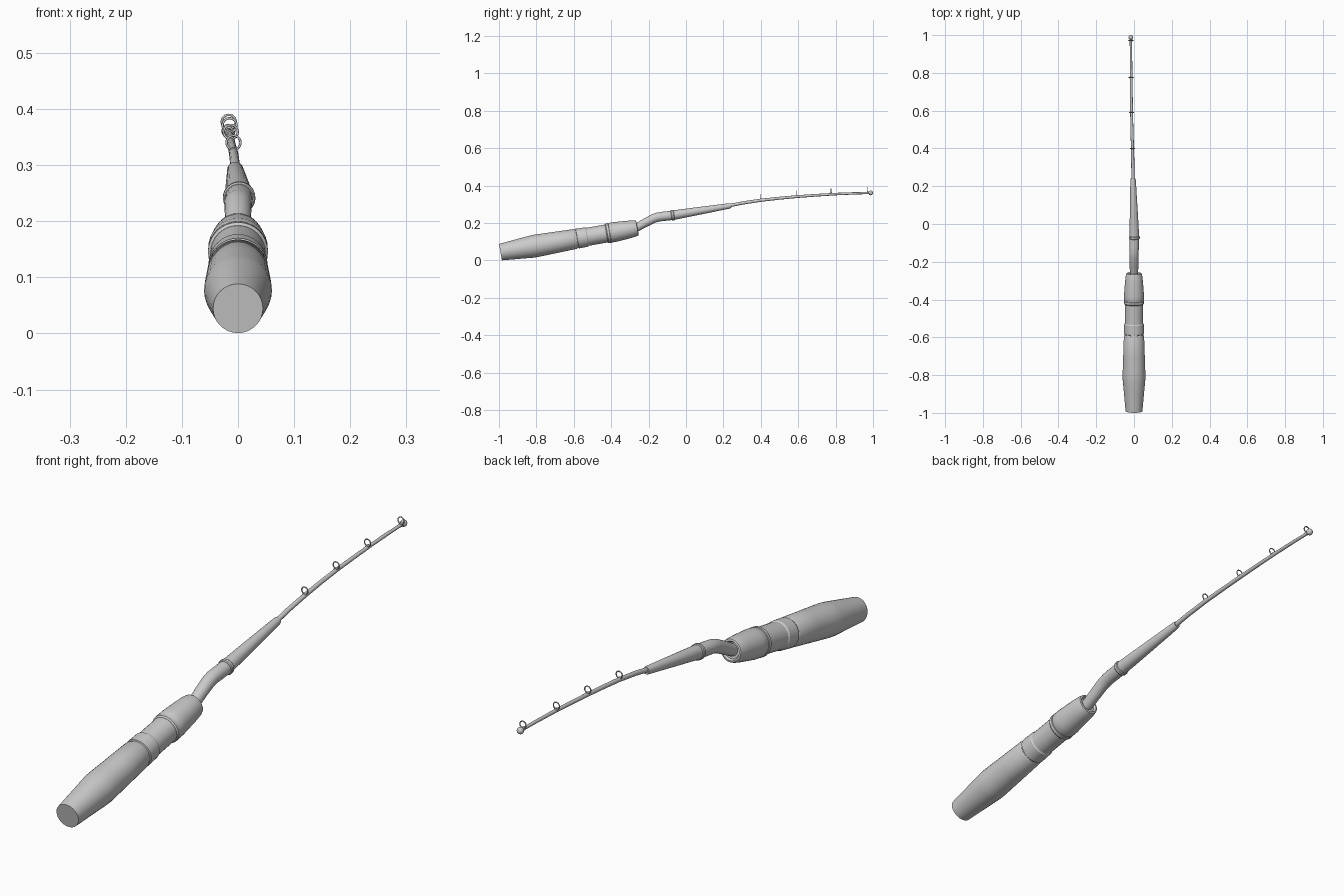
import bpy, bmesh, math
from mathutils import Vector

if "Cube" in bpy.data.objects:
    bpy.data.objects.remove(bpy.data.objects["Cube"])


def finish(name, bm, angle=30):
    bmesh.ops.recalc_face_normals(bm, faces=bm.faces)
    mesh = bpy.data.meshes.new(name)
    bm.to_mesh(mesh)
    bm.free()
    ob = bpy.data.objects.new(name, mesh)
    bpy.context.collection.objects.link(ob)
    bpy.ops.object.select_all(action='DESELECT')
    bpy.context.view_layer.objects.active = ob
    ob.select_set(True)
    bpy.ops.object.shade_smooth_by_angle(angle=math.radians(angle))
    return ob


def sweep(name, stations, direction=None, sides=24):
    """Capped round tube through (centre, radius) stations."""
    bm = bmesh.new()
    pts = [Vector(p) for p, r in stations]
    rings = []
    for i, (p, r) in enumerate(stations):
        d = direction
        if d is None:
            d = Vector()
            if i > 0:
                d += (pts[i] - pts[i - 1]).normalized()
            if i < len(pts) - 1:
                d += (pts[i + 1] - pts[i]).normalized()
        side = d.cross(Vector((0, 0, 1))).normalized()
        up = side.cross(d).normalized()
        ring = []
        for k in range(sides):
            a = 2 * math.pi * k / sides
            ring.append(bm.verts.new(pts[i] + r * (math.cos(a) * side + math.sin(a) * up)))
        rings.append(ring)
    for a, b in zip(rings, rings[1:]):
        for k in range(sides):
            j = (k + 1) % sides
            bm.faces.new((a[k], a[j], b[j], b[k]))
    bm.faces.new(rings[0])
    bm.faces.new(rings[-1])
    return finish(name, bm)


# Handle parts share one tilted axis; profiles are (distance, radius)
AXIS = Vector((0, math.cos(math.radians(10)), math.sin(math.radians(10))))
BUTT = Vector((0, -0.992, 0.0445))


def handle_part(name, profile):
    return sweep(name, [(BUTT + AXIS * s, r) for s, r in profile], AXIS, 32)


handle_part("rear_grip", [(0, .0445), (.1, .0535), (.165, .0595), (.185, .0605),
                          (.21, .060), (.30, .057), (.405, .0535), (.412, .050)])
handle_part("rear_band", [(.408, .049), (.416, .049), (.418, .0535), (.468, .052),
                          (.474, .048)])
handle_part("reel_seat", [(.465, .0485), (.59, .0485)])
handle_part("front_band", [(.575, .049), (.58, .0535), (.592, .0535), (.595, .050)])
handle_part("fore_grip", [(.59, .050), (.598, .053), (.625, .053), (.70, .047),
                          (.73, .0435), (.742, .040), (.744, .034), (.735, .029)])

# Bent neck rising out of the handle
sweep("neck", [((0, -.31, .160), .021), ((0, -.262, .177), .022), ((0, -.215, .203), .023),
               ((0, -.175, .224), .024), ((0, -.15, .232), .0245), ((.001, -.12, .236), .025),
               ((.002, -.06, .243), .025)])

# Collar and tapered ferrule
START, END = Vector((.002, -.07, .242)), Vector((-.005, .24, .293))


def ferrule_part(name, profile):
    return sweep(name, [(START.lerp(END, t), r) for t, r in profile])


ferrule_part("collar", [(-.03, .0265), (-.02, .029), (.01, .029), (.02, .0265)])
ferrule_part("ferrule", [(0, .0255), (.3, .0225), (.97, .0145), (1, .0125)])

# Slender curved blank
blank = [(-.004, .20, .287), (-.006, .30, .307), (-.008, .40, .322), (-.011, .50, .333),
         (-.013, .60, .342), (-.014, .70, .349), (-.015, .80, .355), (-.016, .90, .359),
         (-.017, .985, .361)]
sweep("blank", [(p, .009 - .0004 * i) for i, p in enumerate(blank)], sides=16)

# Rounded tip
bm = bmesh.new()
bmesh.ops.create_uvsphere(bm, u_segments=16, v_segments=10, radius=.0125)
bmesh.ops.translate(bm, verts=bm.verts, vec=(-.017, .9875, .361))
finish("tip", bm, 60)

# Line guides standing on the blank
for x, y, z in [(-.008, .40, .340), (-.013, .59, .359), (-.015, .775, .371), (-.0165, .972, .377)]:
    bpy.ops.mesh.primitive_torus_add(major_radius=.0125, minor_radius=.0021, major_segments=24,
                                     minor_segments=8, location=(x, y, z),
                                     rotation=(math.pi / 2, 0, 0))
    bpy.context.object.name = "line_guide"
    bpy.ops.object.shade_smooth()
    sweep("guide_wrap", [((x, y - .005, z - .0155), .0075), ((x, y + .005, z - .0150), .0075)], sides=16)
